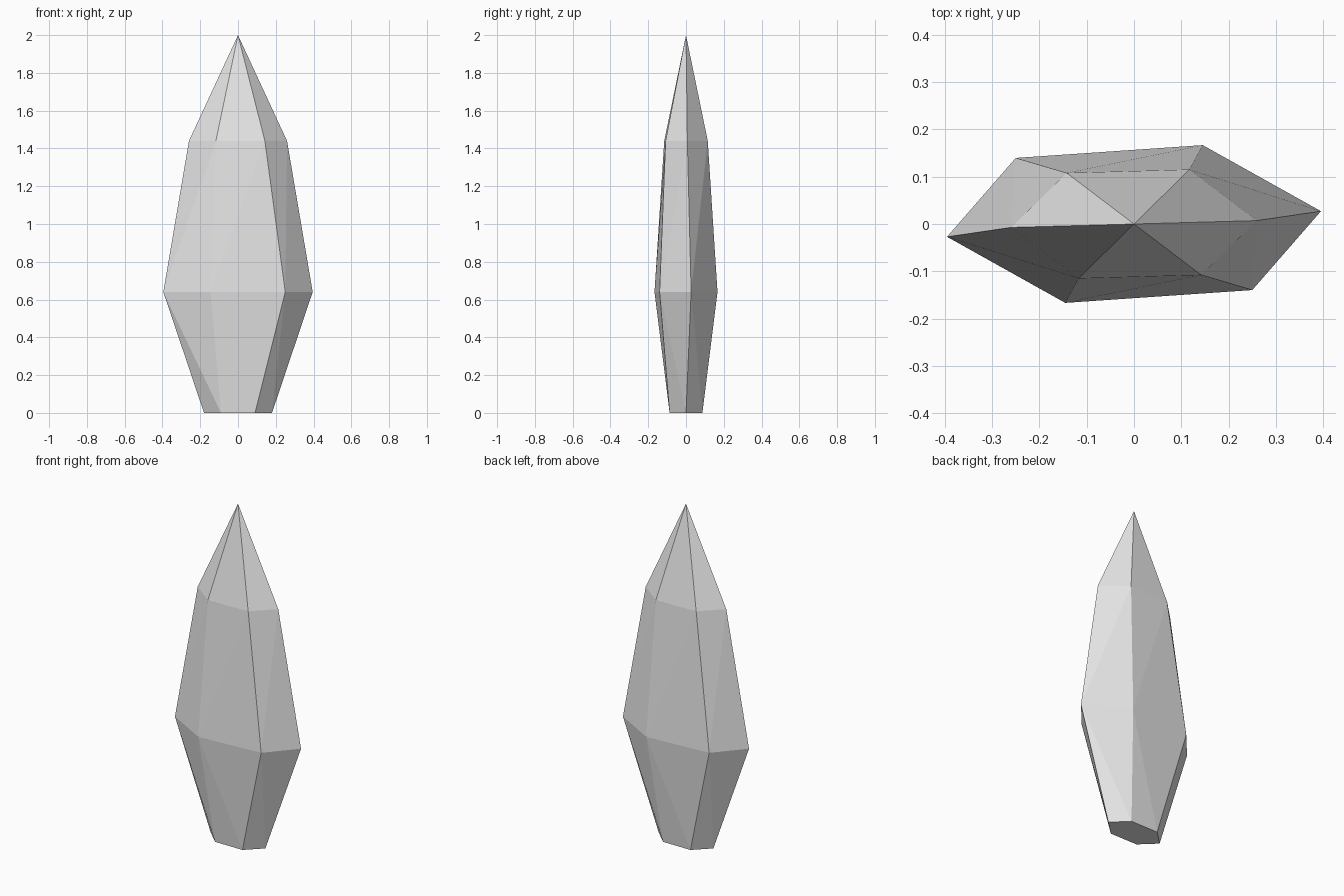
import bpy, bmesh
from math import sin, cos, radians

default_cube = bpy.data.objects.get("Cube")
if default_cube:
    bpy.data.objects.remove(default_cube, do_unlink=True)

SIDES = 6

# One flat grey stone colour
stone = bpy.data.materials.new("pale grey stone")
stone.use_nodes = True
grey = (0.8, 0.8, 0.8, 1)
stone.diffuse_color = grey
stone.node_tree.nodes["Principled BSDF"].inputs["Base Color"].default_value = grey

bm = bmesh.new()


def ring(z, half_width, half_depth, twist):
    """Flattened hexagonal cross-section, twisted about the vertical axis."""
    angles = [radians(twist + i * 360 / SIDES) for i in range(SIDES)]
    return [bm.verts.new((half_width * cos(a), half_depth * sin(a), z)) for a in angles]


# Cross-sections: foot, widest girdle and shoulder, then the tip
foot = ring(0, 0.18, 0.1, 0)
girdle = ring(0.64, 0.4, 0.179, 8.7)
shoulder = ring(1.44, 0.26, 0.129, 3.2)
tip = bm.verts.new((0, 0, 2))

# Facets: twisted sides split along their convex diagonal
for i in range(SIDES):
    j = (i + 1) % SIDES
    for end in (foot, shoulder):
        bm.faces.new((girdle[i], girdle[j], end[j]))
        bm.faces.new((girdle[i], end[j], end[i]))
    bm.faces.new((shoulder[i], shoulder[j], tip))
bm.faces.new(foot)
bmesh.ops.recalc_face_normals(bm, faces=bm.faces)

mesh = bpy.data.meshes.new("crystal_shard")
bm.to_mesh(mesh)
bm.free()
mesh.materials.append(stone)
crystal = bpy.data.objects.new("crystal_shard", mesh)
bpy.context.collection.objects.link(crystal)
